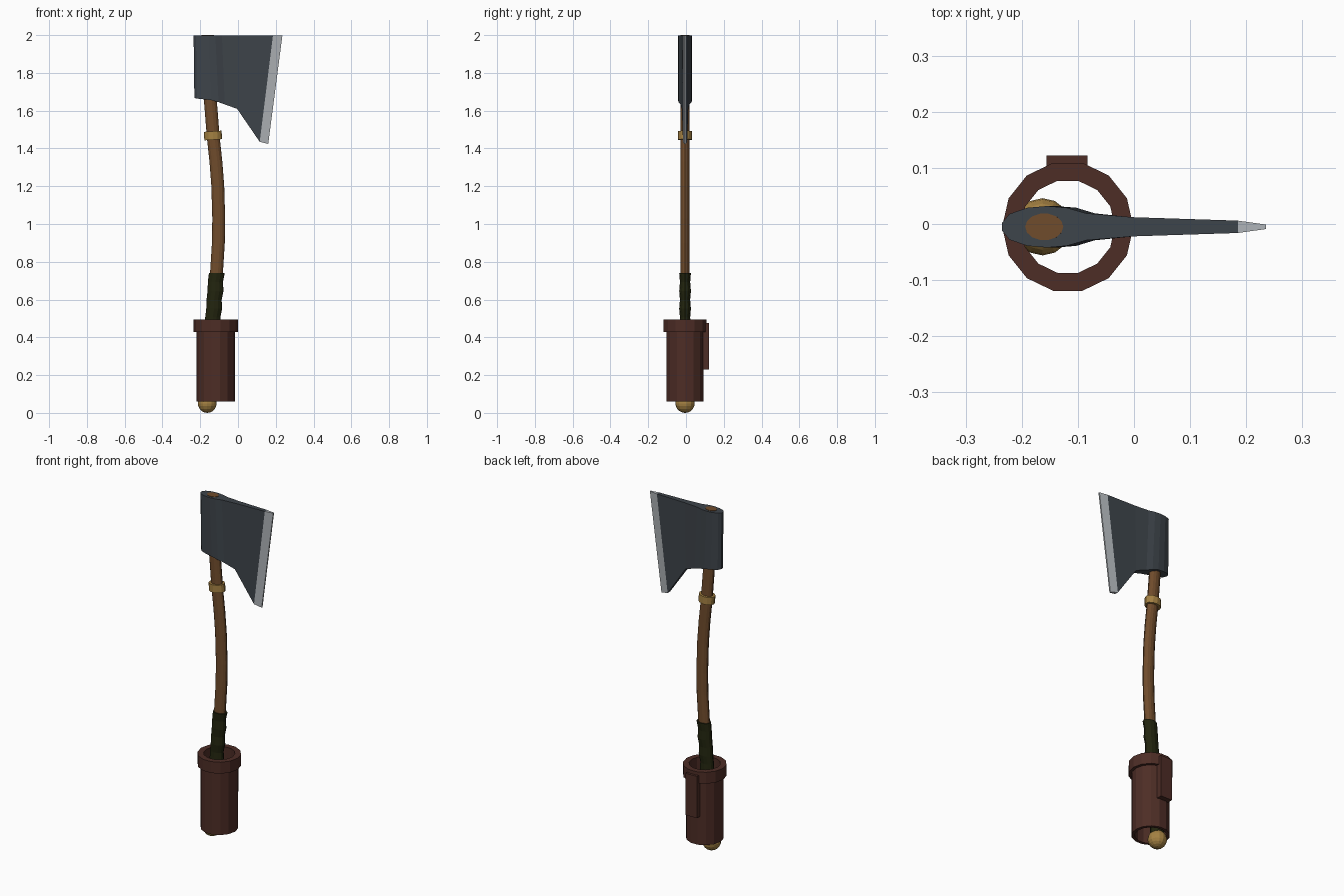
import bpy, bmesh, math

if "Cube" in bpy.data.objects:
    bpy.data.objects.remove(bpy.data.objects["Cube"])

YC = -0.005  # all parts share this depth centre


def material(name, rgb):
    m = bpy.data.materials.new(name)
    m.diffuse_color = (*rgb, 1)
    m.use_nodes = True
    m.node_tree.nodes["Principled BSDF"].inputs["Base Color"].default_value = m.diffuse_color
    return m


STEEL = material("dark steel", (0.048, 0.058, 0.069))
EDGE = material("bright edge", (0.43, 0.456, 0.479))
WOOD = material("wood", (0.162, 0.072, 0.025))
WRAP = material("dark green wrap", (0.016, 0.018, 0.0045))
LEATHER = material("red leather", (0.075, 0.026, 0.019))
BRASS = material("brass", (0.376, 0.223, 0.056))


def finish(name, bm, *mats):
    bmesh.ops.recalc_face_normals(bm, faces=bm.faces)
    me = bpy.data.meshes.new(name)
    bm.to_mesh(me)
    bm.free()
    for m in mats:
        me.materials.append(m)
    ob = bpy.data.objects.new(name, me)
    bpy.context.collection.objects.link(ob)
    return ob


def loft(name, rings, n, mat, closed=False, phase=0.0):
    """Skin horizontal elliptical rings (x, z, rx, ry, tilt)."""
    bm = bmesh.new()
    loops = []
    for x, z, rx, ry, tilt in rings:
        ring = []
        for i in range(n):
            a = phase + math.tau * i / n
            dx = rx * math.cos(a)
            ring.append(bm.verts.new((x + dx, YC + ry * math.sin(a), z + tilt * dx)))
        loops.append(ring)
    pairs = list(zip(loops, loops[1:]))
    if closed:
        pairs.append((loops[-1], loops[0]))
    else:
        bm.faces.new(loops[0])
        bm.faces.new(loops[-1])
    for a, b in pairs:
        for i in range(n):
            j = (i + 1) % n
            bm.faces.new((a[i], a[j], b[j], b[i]))
    return finish(name, bm, mat)


# Curved haft: centre line as (z, x)
PATH = [(0.05, -0.165), (0.3, -0.148), (0.5, -0.132), (0.74, -0.114), (0.9, -0.104),
        (1.03, -0.102), (1.2, -0.107), (1.33, -0.117), (1.46, -0.131), (1.65, -0.146), (2.0, -0.16)]


def haft_x(z):
    for (z0, x0), (z1, x1) in zip(PATH, PATH[1:]):
        if z <= z1:
            return x0 + (x1 - x0) * (z - z0) / (z1 - z0)
    return PATH[-1][1]


loft("haft", [(x, z, 0.034, 0.024, 0) for z, x in PATH], 14, WOOD)

# Grip wrap with slightly lumpy turns
wrap = []
for i in range(15):
    z = 0.08 + 0.66 * i / 14
    k = 0.002 * (-1) ** i
    wrap.append((haft_x(z) + k, z, 0.041 + k / 2, 0.029 + k, 0))
loft("grip_wrap", wrap, 12, WRAP)

# Brass collar on the haft, tilted with it
loft("haft_band", [(-0.134, 1.491, 0.047, 0.037, 0.07), (-0.131, 1.446, 0.047, 0.037, 0.07)], 12, BRASS)

# Ball pommel
bm = bmesh.new()
bmesh.ops.create_uvsphere(bm, u_segments=14, v_segments=10, radius=0.051)
bmesh.ops.translate(bm, verts=bm.verts, vec=(-0.163, YC, 0.051))
finish("pommel", bm, BRASS)

# Open leather tube with a thick rim
profile = [(0.101, 0.06), (0.101, 0.428), (0.117, 0.428), (0.117, 0.495), (0.084, 0.495), (0.084, 0.06)]
loft("sheath", [(-0.118, z, r, r, 0) for r, z in profile], 14, LEATHER, closed=True)

# Belt loop plate on the back of the sheath
bm = bmesh.new()
bmesh.ops.create_cube(bm, size=1)
bmesh.ops.scale(bm, verts=bm.verts, vec=(0.073, 0.032, 0.245))
bmesh.ops.translate(bm, verts=bm.verts, vec=(-0.119, 0.106, 0.3525))
finish("belt_loop", bm, LEATHER)

# Axe head: columns from poll to edge (top x, bottom x, bottom z, half thickness)
TOP = 1.998
columns = [(-0.235, -0.231, 1.667, 0.007), (-0.222, -0.218, 1.664, 0.023), (-0.19, -0.18, 1.66, 0.034),
           (-0.155, -0.14, 1.655, 0.037), (-0.12, -0.103, 1.645, 0.034), (-0.085, -0.07, 1.633, 0.024),
           (0.0, -0.005, 1.61, 0.017), (0.185, 0.115, 1.435, 0.011), (0.235, 0.16, 1.424, 0.004)]
bm = bmesh.new()
sections = []
for xt, xb, zb, t in columns:
    sections.append([bm.verts.new(p) for p in ((xt, YC - t, TOP), (xt, YC + t, TOP),
                                               (xb, YC + t, zb), (xb, YC - t, zb))])
for k, (a, b) in enumerate(zip(sections, sections[1:])):
    for i in range(4):
        j = (i + 1) % 4
        f = bm.faces.new((a[i], a[j], b[j], b[i]))
        f.material_index = int(k == len(sections) - 2)  # last strip is the ground edge
bm.faces.new(sections[0])
bm.faces.new(sections[-1]).material_index = 1
finish("axe_head", bm, STEEL, EDGE)
